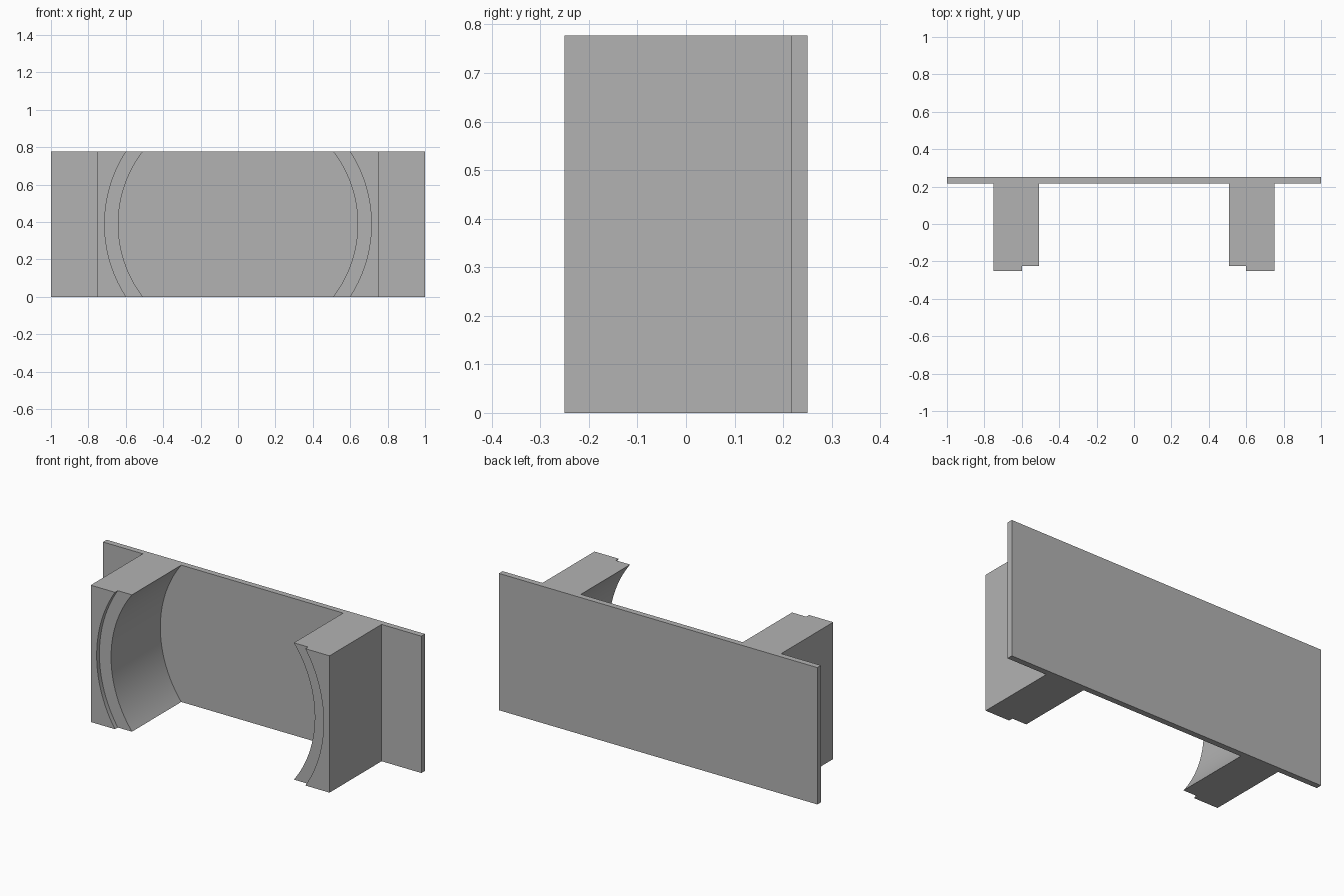
import bpy, bmesh, math

cube = bpy.data.objects.get("Cube")
if cube:
    bpy.data.objects.remove(cube, do_unlink=True)

HEIGHT = 0.777
FRONT, STEP, PLATE, BACK = -0.25, -0.225, 0.217, 0.25
SIDE, INNER_R, OUTER_R = 0.75, 0.64, 0.713
STEPS = 36

grey = bpy.data.materials.new("plain grey")
grey.use_nodes = True
colour = (0.45, 0.45, 0.45, 1)
grey.diffuse_color = colour
grey.node_tree.nodes["Principled BSDF"].inputs["Base Color"].default_value = colour


def finish(name, bm):
    bmesh.ops.recalc_face_normals(bm, faces=bm.faces)
    mesh = bpy.data.meshes.new(name)
    bm.to_mesh(mesh)
    bm.free()
    mesh.materials.append(grey)
    obj = bpy.data.objects.new(name, mesh)
    bpy.context.collection.objects.link(obj)
    return obj


# Thin back plate
bm = bmesh.new()
bmesh.ops.create_cube(bm, size=1)
bmesh.ops.scale(bm, vec=(2, BACK - PLATE, HEIGHT), verts=bm.verts)
bmesh.ops.translate(bm, vec=(0, (BACK + PLATE) / 2, HEIGHT / 2), verts=bm.verts)
finish("back_plate", bm)


# Side block with a round bore and a wider counterbore at the front
def side_block(name, side):
    bm = bmesh.new()
    half = HEIGHT / 2
    limit = math.asin(half / INNER_R)
    rings = []
    for i in range(STEPS + 1):
        h = INNER_R * math.sin(limit * (2 * i / STEPS - 1))
        inner = math.sqrt(INNER_R ** 2 - h * h)
        outer = math.sqrt(OUTER_R ** 2 - h * h)
        section = [(SIDE, FRONT), (outer, FRONT), (outer, STEP),
                   (inner, STEP), (inner, PLATE), (SIDE, PLATE)]
        rings.append([bm.verts.new((side * x, y, half + h)) for x, y in section])
    for low, high in zip(rings, rings[1:]):
        for j in range(len(low)):
            k = (j + 1) % len(low)
            bm.faces.new((low[j], low[k], high[k], high[j]))
    bm.faces.new(rings[0])
    bm.faces.new(rings[-1])
    bmesh.ops.recalc_face_normals(bm, faces=bm.faces)
    # Merge the flat strips into single faces
    bmesh.ops.dissolve_limit(bm, angle_limit=math.radians(0.3),
                             verts=bm.verts, edges=bm.edges)
    obj = finish(name, bm)
    bpy.ops.object.select_all(action="DESELECT")
    obj.select_set(True)
    bpy.context.view_layer.objects.active = obj
    bpy.ops.object.shade_smooth_by_angle(angle=math.radians(30))


side_block("left_block", 1)
side_block("right_block", -1)
